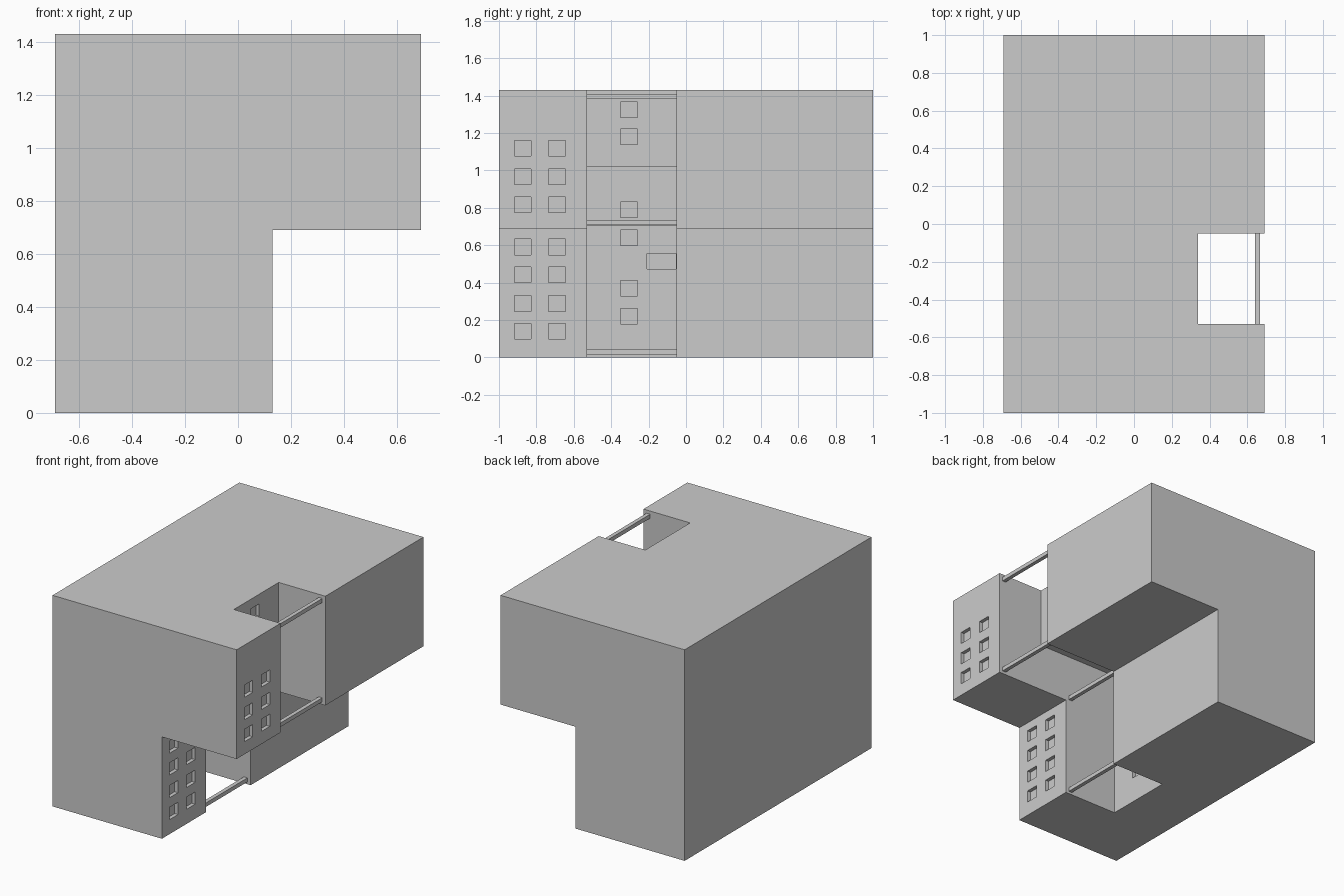
import bpy, bmesh

if "Cube" in bpy.data.objects:
    bpy.data.objects.remove(bpy.data.objects["Cube"])


def prism(name, profile, y0, y1):
    """Extrude an (x, z) outline along y."""
    bm = bmesh.new()
    face = bm.faces.new([bm.verts.new((x, y0, z)) for x, z in profile])
    out = bmesh.ops.extrude_face_region(bm, geom=[face])
    verts = [v for v in out["geom"] if isinstance(v, bmesh.types.BMVert)]
    bmesh.ops.translate(bm, verts=verts, vec=(0, y1 - y0, 0))
    bmesh.ops.recalc_face_normals(bm, faces=bm.faces)
    return finish(name, bm)


def finish(name, bm):
    mesh = bpy.data.meshes.new(name)
    bm.to_mesh(mesh)
    bm.free()
    ob = bpy.data.objects.new(name, mesh)
    bpy.context.collection.objects.link(ob)
    return ob


def add_box(bm, center, size):
    vs = bmesh.ops.create_cube(bm, size=1)["verts"]
    bmesh.ops.scale(bm, verts=vs, vec=size)
    bmesh.ops.translate(bm, verts=vs, vec=center)


def cut(target, cutter):
    cutter.hide_render = True
    mod = target.modifiers.new("cut", 'BOOLEAN')
    mod.operation, mod.solver, mod.object = 'DIFFERENCE', 'EXACT', cutter
    bpy.context.view_layer.objects.active = target
    bpy.ops.object.modifier_apply(modifier=mod.name)
    bpy.data.objects.remove(cutter)


# Overhanging building body
body = prism("building_body", [(-0.69, 0), (0.13, 0), (0.13, 0.69), (0.69, 0.69),
                               (0.69, 1.43), (-0.69, 1.43)], -1, 1)

# Stepped recess running through the front of the building
LOW_WALL, HIGH_WALL, Y0, Y1 = -0.28, 0.34, -0.53, -0.05
cut(body, prism("recess_cutter", [(LOW_WALL, -0.1), (0.9, -0.1), (0.9, 1.55), (HIGH_WALL, 1.55),
                                  (HIGH_WALL, 1.02), (LOW_WALL, 1.02)], Y0, Y1))

# Sunken windows: wall x, column centres, row centres
DEPTH, SIZE = 0.025, 0.09
groups = [
    (0.69, (-0.873, -0.69), (1.117, 0.965, 0.817)),
    (0.13, (-0.873, -0.69), (0.59, 0.442, 0.288, 0.14)),
    (HIGH_WALL, (-0.304,), (1.323, 1.18)),
    (LOW_WALL, (-0.304,), (0.79, 0.64, 0.37, 0.22)),
]
bm = bmesh.new()
for wall, cols, rows in groups:
    for y in cols:
        for z in rows:
            add_box(bm, (wall, y, z), (2 * DEPTH, SIZE, 0.083))
# wide window in the corner of the recess
add_box(bm, (LOW_WALL, -0.131, 0.515), (2 * DEPTH, 0.155, 0.083))
cut(body, finish("window_cutter", bm))

# Rails bridging the recess at the top and bottom of each storey
bm = bmesh.new()
for x, z in ((0.653, 1.395), (0.653, 0.722), (0.093, 0.715), (0.093, 0.03)):
    add_box(bm, (x, (Y0 + Y1) / 2, z), (0.027, Y1 - Y0, 0.027))
finish("recess_rails", bm)
